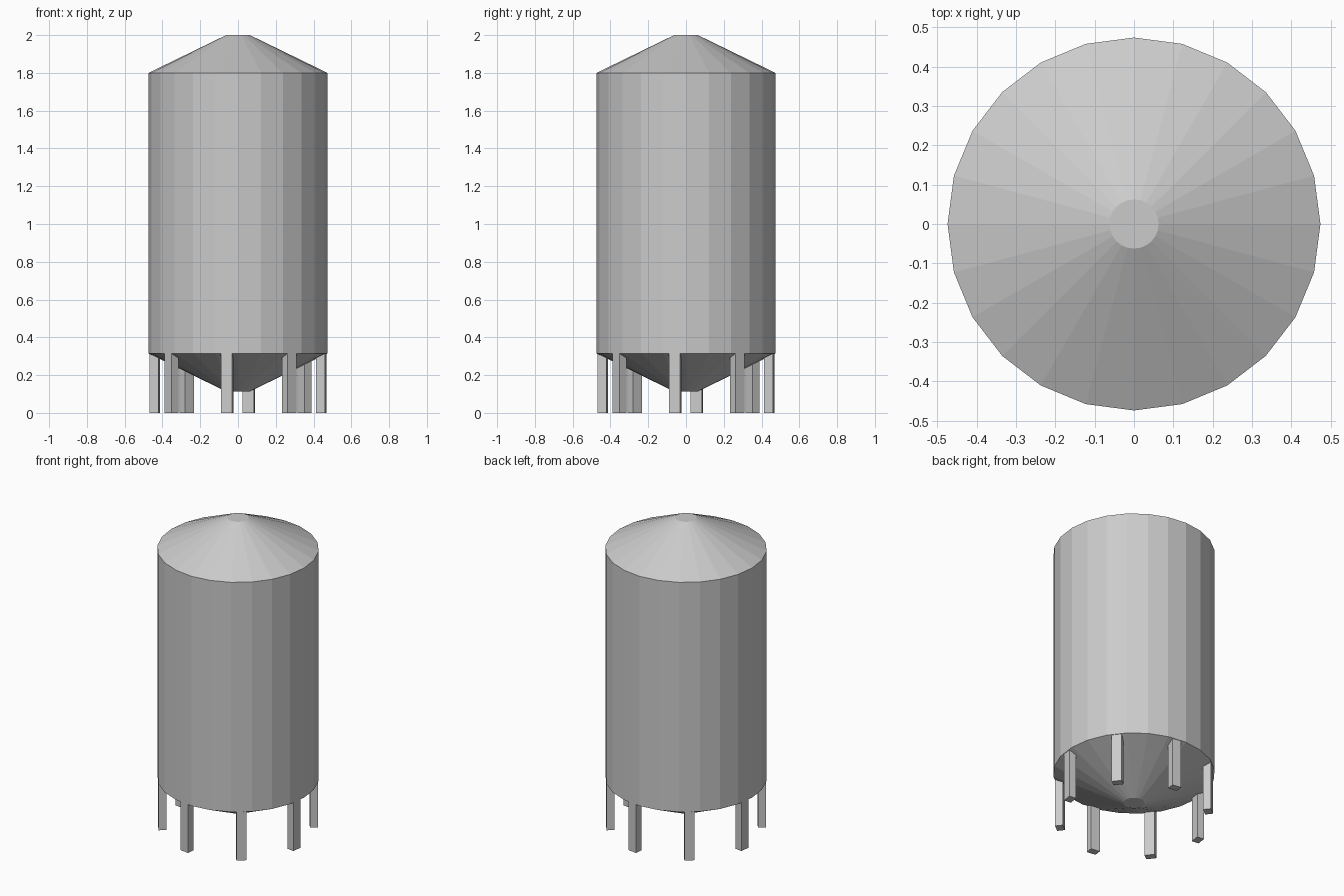
import bpy, bmesh
from math import cos, sin, pi, radians

if "Cube" in bpy.data.objects:
    bpy.data.objects.remove(bpy.data.objects["Cube"])

SIDES = 24


def make_object(name, bm):
    bmesh.ops.recalc_face_normals(bm, faces=bm.faces)
    mesh = bpy.data.meshes.new(name)
    bm.to_mesh(mesh)
    bm.free()
    obj = bpy.data.objects.new(name, mesh)
    bpy.context.collection.objects.link(obj)
    return obj


# Tank: profile of (radius, height) rings, capped at both ends
def lathe(name, profile):
    bm = bmesh.new()
    rings = [[bm.verts.new((r * cos(2 * pi * i / SIDES), r * sin(2 * pi * i / SIDES), z))
              for i in range(SIDES)] for r, z in profile]
    for low, high in zip(rings, rings[1:]):
        for i in range(SIDES):
            j = (i + 1) % SIDES
            bm.faces.new((low[i], low[j], high[j], high[i]))
    bm.faces.new(rings[0][::-1])
    bm.faces.new(rings[-1])
    return make_object(name, bm)


lathe("silo_tank", [(0.0625, 0.113), (0.474, 0.315), (0.474, 1.8), (0.0625, 2.0)])


# Legs: eight posts, each centred on a wall facet
def leg(name, angle, radius=0.444, depth=0.047, width=0.06, height=0.315):
    bm = bmesh.new()
    bmesh.ops.create_cube(bm, size=1)
    bmesh.ops.scale(bm, vec=(depth, width, height), verts=bm.verts)
    obj = make_object(name, bm)
    obj.location = (radius * cos(angle), radius * sin(angle), height / 2)
    obj.rotation_euler.z = angle


for k in range(8):
    leg(f"leg_{k + 1}", radians(37.5 + 45 * k))
